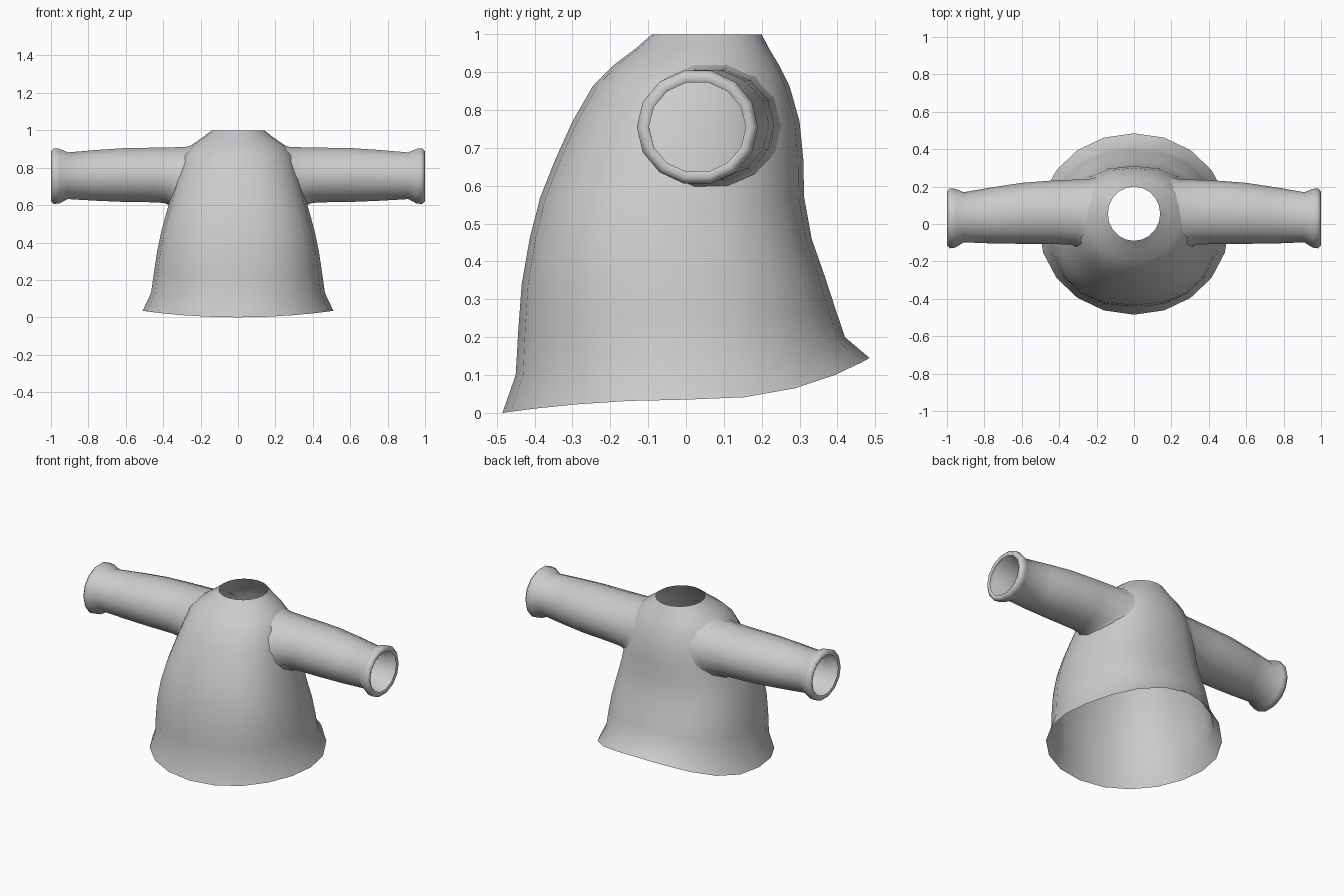
import bpy
import math

cube = bpy.data.objects.get("Cube")
if cube:
    bpy.data.objects.remove(cube, do_unlink=True)

# One plain cloth material
cloth = bpy.data.materials.new("light_grey_cloth")
cloth.use_nodes = True
colour = (0.6, 0.6, 0.6, 1.0)
cloth.diffuse_color = colour
bsdf = next(n for n in cloth.node_tree.nodes if n.type == 'BSDF_PRINCIPLED')
bsdf.inputs["Base Color"].default_value = colour
bsdf.inputs["Roughness"].default_value = 0.8


def loft(name, rings, flip=False):
    """Skin a list of closed rings into an open, smooth tube."""
    n = len(rings[0])
    faces = []
    for i in range(len(rings) - 1):
        for j in range(n):
            k = (j + 1) % n
            f = (i * n + j, i * n + k, (i + 1) * n + k, (i + 1) * n + j)
            faces.append(f[::-1] if flip else f)
    mesh = bpy.data.meshes.new(name)
    mesh.from_pydata([p for r in rings for p in r], [], faces)
    mesh.materials.append(cloth)
    for poly in mesh.polygons:
        poly.use_smooth = True
    obj = bpy.data.objects.new(name, mesh)
    bpy.context.collection.objects.link(obj)
    return obj


# Body sections: half width, front y, back y, then z at front, side and back
BODY = [
    (0.51, -0.485, 0.485, 0.0, 0.035, 0.145),
    (0.465, -0.45, 0.42, 0.10, 0.13, 0.20),
    (0.448, -0.443, 0.393, 0.22, 0.25, 0.28),
    (0.432, -0.434, 0.367, 0.34, 0.355, 0.36),
    (0.41, -0.413, 0.332, 0.46, 0.46, 0.46),
    (0.38, -0.385, 0.312, 0.57, 0.57, 0.57),
    (0.352, -0.345, 0.31, 0.67, 0.67, 0.67),
    (0.325, -0.30, 0.30, 0.77, 0.77, 0.77),
    (0.295, -0.245, 0.273, 0.865, 0.865, 0.865),
    (0.25, -0.19, 0.245, 0.92, 0.92, 0.92),
    (0.185, -0.13, 0.218, 0.965, 0.965, 0.965),
    (0.14, -0.09, 0.20, 1.0, 1.0, 1.0),
]


def squareness(z):
    """The chest is a little squarer in plan than the hem and neck."""
    return 2.0 + 0.4 * math.sin(math.pi * z)


def signed_pow(v, p):
    return math.copysign(abs(v) ** p, v)


def body_ring(section, sides=20):
    hw, yf, yb, zf, zs, zb = section
    e = 2.0 / squareness(zs)
    ring = []
    for j in range(sides):
        t = 2 * math.pi * j / sides
        sx, sy = signed_pow(math.sin(t), e), signed_pow(-math.cos(t), e)
        z = zs + ((zb - zs) * sy ** 2.5 if sy > 0 else (zf - zs) * sy ** 2)
        ring.append((hw * sx, (yf + yb) / 2 + (yb - yf) / 2 * sy, z))
    return ring


def body_x(y, z):
    """Distance of the body wall from the centre plane at a given y and z."""
    for a, b in zip(BODY, BODY[1:]):
        if a[4] <= z <= b[4]:
            f = (z - a[4]) / (b[4] - a[4])
            hw, yf, yb = (a[i] + f * (b[i] - a[i]) for i in range(3))
            n = squareness(z)
            v = min(1.0, abs(y - (yf + yb) / 2) / ((yb - yf) / 2))
            return hw * (1 - v ** n) ** (1 / n)
    return 0.0


loft("robe_body", [body_ring(s) for s in BODY])

# Sleeve sections: x, centre y, centre z, radius in y, radius in z
SLEEVE = [
    (0.43, 0.063, 0.761, 0.170, 0.150),
    (0.60, 0.057, 0.761, 0.163, 0.148),
    (0.76, 0.046, 0.759, 0.150, 0.139),
    (0.91, 0.036, 0.757, 0.134, 0.128),
    (0.955, 0.031, 0.755, 0.157, 0.150),
    (0.985, 0.030, 0.755, 0.160, 0.153),
    (1.0, 0.030, 0.755, 0.143, 0.137),
    (0.992, 0.030, 0.755, 0.128, 0.121),
]


def sleeve(name, side, sides=14):
    angles = [2 * math.pi * j / sides for j in range(sides)]
    rings = []
    # Flared root that follows the body wall
    for scale, offset in ((1.12, -0.008), (1.03, 0.022)):
        ring = []
        for t in angles:
            y = 0.065 + 0.17 * scale * math.cos(t)
            z = 0.76 + 0.15 * scale * math.sin(t)
            ring.append((side * (body_x(y, z) + offset), y, z))
        rings.append(ring)
    # Tube, cuff and inturned lip
    for x, yc, zc, ry, rz in SLEEVE:
        rings.append([(side * x, yc + ry * math.cos(t), zc + rz * math.sin(t))
                      for t in angles])
    loft(name, rings, flip=side < 0)


sleeve("left_sleeve", 1)
sleeve("right_sleeve", -1)
